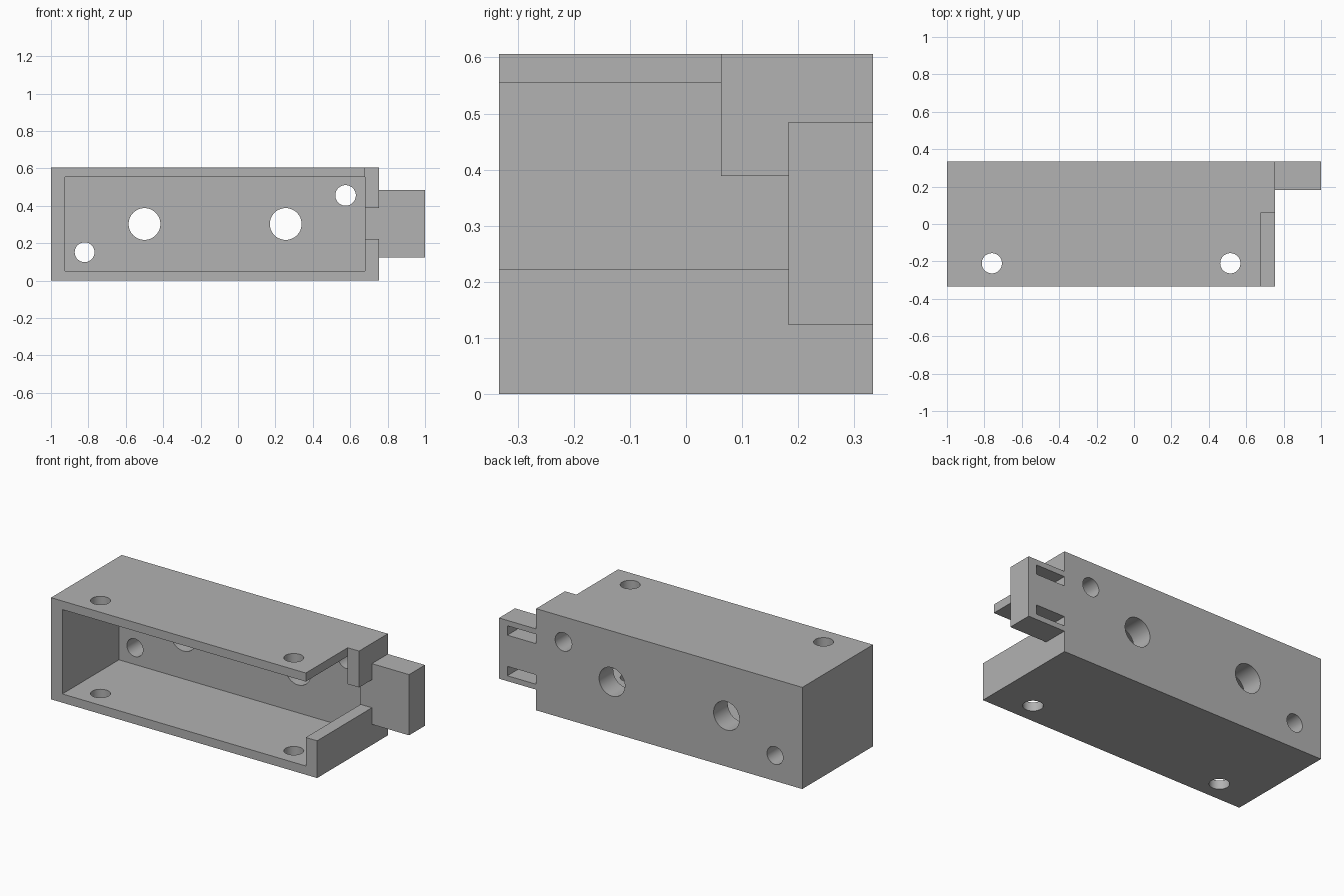
import bpy
import math

cube = bpy.data.objects.get("Cube")
if cube:
    bpy.data.objects.remove(cube, do_unlink=True)

grey = bpy.data.materials.new("plain_grey")
grey.use_nodes = True
COLOUR = (0.445, 0.445, 0.445, 1)
grey.diffuse_color = COLOUR
grey.node_tree.nodes["Principled BSDF"].inputs["Base Color"].default_value = COLOUR


def box(name, x, y, z):
    """Box from (min, max) ranges on each axis."""
    spans = (x, y, z)
    bpy.ops.mesh.primitive_cube_add(size=1, location=[sum(s) / 2 for s in spans])
    obj = bpy.context.object
    obj.name = name
    obj.scale = [s[1] - s[0] for s in spans]
    bpy.ops.object.transform_apply(location=True, rotation=True, scale=True)
    obj.data.materials.append(grey)
    return obj


def drill(name, centre, radius, depth, tilt=0):
    bpy.ops.mesh.primitive_cylinder_add(vertices=48, radius=radius, depth=depth,
                                        location=centre, rotation=(tilt, 0, 0))
    obj = bpy.context.object
    obj.name = name
    bpy.ops.object.transform_apply(location=True, rotation=True, scale=True)
    obj.data.materials.append(grey)
    return obj


def cut(target, cutters):
    """Subtract each cutter, then discard it."""
    for cutter in cutters:
        cutter.hide_render = True
        bpy.ops.object.select_all(action='DESELECT')
        bpy.context.view_layer.objects.active = target
        target.select_set(True)
        mod = target.modifiers.new("cut", 'BOOLEAN')
        mod.operation = 'DIFFERENCE'
        mod.solver = 'EXACT'
        mod.object = cutter
        bpy.ops.object.modifier_apply(modifier=mod.name)
        bpy.data.objects.remove(cutter, do_unlink=True)
    bpy.ops.object.shade_smooth_by_angle(angle=math.radians(30))


DEPTH = 0.333
END = 0.755      # right end of the housing
HEIGHT = 0.606
MID = HEIGHT / 2

# Open-fronted housing with its cavity and stepped end wall
housing = box("housing", (-1, END), (-DEPTH, DEPTH), (0, HEIGHT))
cutters = [
    box("cavity", (-0.925, 0.68), (-0.5, 0.2), (0.052, 0.555)),
    box("end_opening", (0.68, 0.9), (-0.5, 0.062), (0.222, 0.8)),
    box("end_notch", (0.66, 0.9), (-0.2, 0.183), (0.222, 0.389)),
]

# Large and small holes through the back wall
for x, z, radius in ((-0.5, MID, 0.085), (0.255, MID, 0.085),
                     (-0.82, 0.152, 0.053), (0.575, 0.456, 0.055)):
    cutters.append(drill("back_hole", (x, 0.27, z), radius, 0.3, math.pi / 2))

# Vertical screw holes through the top and bottom walls
for x in (-0.76, 0.515):
    cutters.append(drill("screw_hole", (x, -0.21, MID), 0.054, 1))
cut(housing, cutters)

# End tab with two pockets in its back face
tab = box("end_tab", (END, 1), (0.183, DEPTH), (0.123, 0.485))
cut(tab, [box("tab_pocket", (0.7, 0.945), (0.213, 0.4), (z, z + 0.056))
          for z in (0.155, 0.397)])
